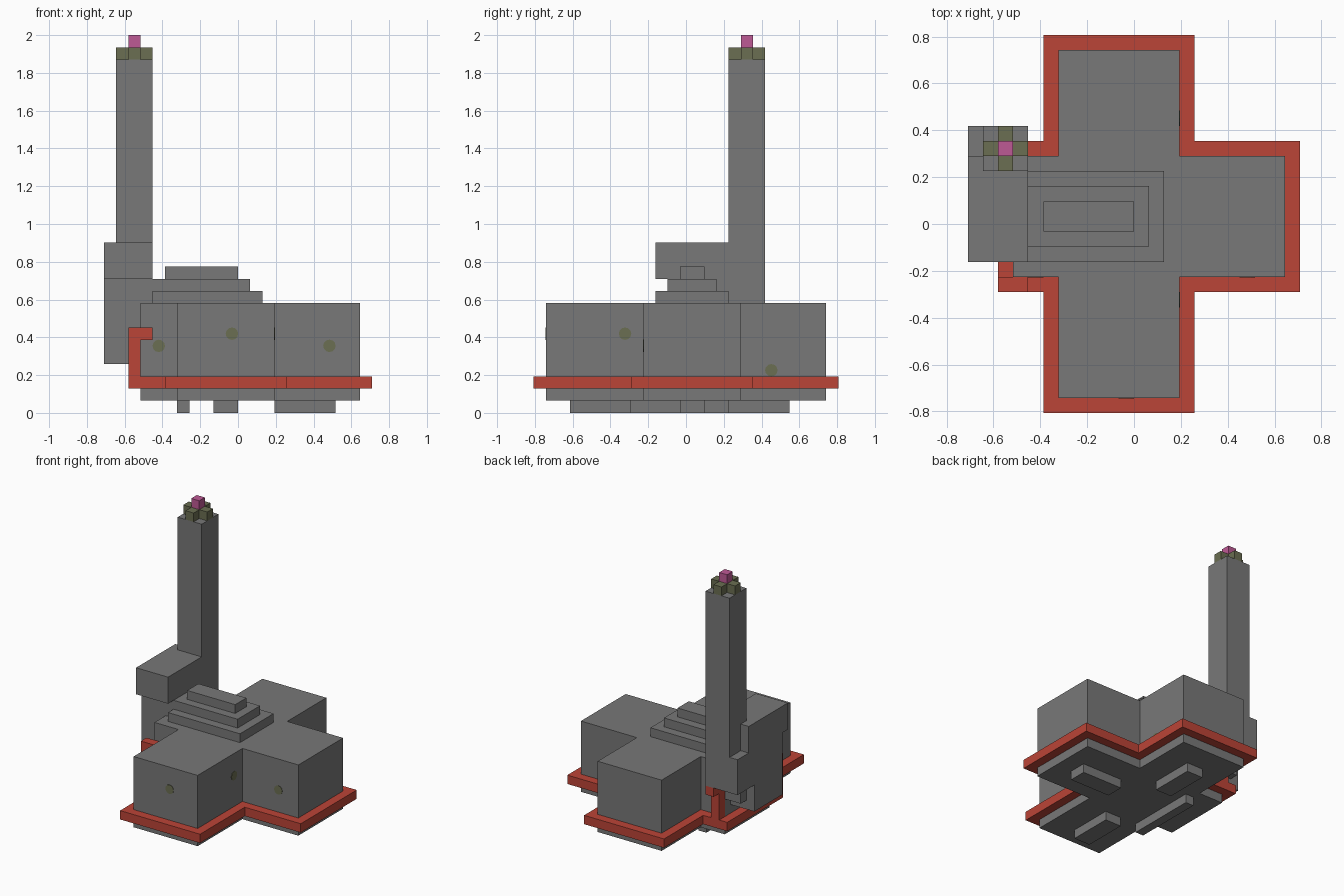
import bpy, bmesh, math
from mathutils import Matrix, Vector

cube = bpy.data.objects.get("Cube")
if cube:
    bpy.data.objects.remove(cube, do_unlink=True)

U = 2 / 31  # one grid cell


def material(name, color):
    m = bpy.data.materials.new(name)
    m.use_nodes = True
    m.diffuse_color = (*color, 1)
    bsdf = m.node_tree.nodes["Principled BSDF"]
    bsdf.inputs["Base Color"].default_value = (*color, 1)
    bsdf.inputs["Roughness"].default_value = 0.9
    return m


GREY = material("grey", (0.188, 0.188, 0.188))
RED = material("red", (0.5, 0.058, 0.038))
PINK = material("pink", (0.515, 0.1, 0.3))
OLIVE = material("olive", (0.147, 0.156, 0.084))


def point(x, y, z):
    """Grid cell corner to position; y is centred between two cells."""
    return Vector((x * U, (y - 0.5) * U, z * U))


def finish(name, bm, mat):
    mesh = bpy.data.meshes.new(name)
    bmesh.ops.recalc_face_normals(bm, faces=bm.faces)
    bm.to_mesh(mesh)
    bm.free()
    mesh.materials.append(mat)
    obj = bpy.data.objects.new(name, mesh)
    bpy.context.collection.objects.link(obj)
    return obj


def prism(name, outline, z, mat):
    bm = bmesh.new()
    face = bm.faces.new([bm.verts.new(point(x, y, z[0])) for x, y in outline])
    new = bmesh.ops.extrude_face_region(bm, geom=[face])["geom"]
    top = [v for v in new if isinstance(v, bmesh.types.BMVert)]
    bmesh.ops.translate(bm, verts=top, vec=(0, 0, (z[1] - z[0]) * U))
    return finish(name, bm, mat)


def box(name, x, y, z, mat=GREY):
    (a, b), (c, d) = x, y
    return prism(name, [(a, c), (b, c), (b, d), (a, d)], z, mat)


def cross(name, arm_x, arm_y, bar_x, bar_y, z, mat):
    """Plus shape from a lengthwise arm and a crosswise bar."""
    (a, b), (c, d), (e, f), (g, h) = arm_x, arm_y, bar_x, bar_y
    outline = [(a, c), (b, c), (b, g), (f, g), (f, h), (b, h),
               (b, d), (a, d), (a, h), (e, h), (e, g), (a, g)]
    return prism(name, outline, z, mat)


def spot(name, x, y, z, axis):
    """Thin round plate on a wall, facing along the given axis."""
    bm = bmesh.new()
    turn = Vector((0, 0, 1)).rotation_difference(Vector(axis)).to_matrix().to_4x4()
    bmesh.ops.create_cone(bm, cap_ends=True, segments=12, radius1=0.033,
                          radius2=0.033, depth=0.006,
                          matrix=Matrix.Translation(point(x, y, z)) @ turn)
    return finish(name, bm, OLIVE)


# Main hull and the trim around it
cross("hull", (-5, 3), (-11, 12), (-8, 10), (-3, 5), (1, 9), GREY)
cross("trim", (-6, 4), (-12, 13), (-9, 11), (-4, 6), (2, 3), RED)

# Stepped roof
box("roof_lower_step", (-7, 2), (-2, 4), (9, 10))
box("roof_middle_step", (-7, 1), (-1, 3), (10, 11))
box("roof_upper_step", (-6, 0), (0, 2), (11, 12))

# Feet
box("front_foot", (-2, 0), (-9, -4), (0, 1))
box("back_foot", (-2, 0), (4, 9), (0, 1))
box("left_foot", (3, 8), (0, 2), (0, 1))
box("right_foot", (-5, -4), (-4, 4), (0, 1))

# Housing at the tower base
box("housing", (-11, -7), (-1, 4), (4, 11))
box("housing_back", (-11, -7), (4, 7), (7, 11))
box("housing_step", (-10, -8), (4, 5), (5, 7))
box("housing_cap", (-11, -7), (-2, 5), (11, 14))

# Red pipes climbing from the trim
box("front_pipe", (-9, -8), (-4, -3), (3, 7), RED)
box("front_pipe_end", (-8, -7), (-4, -3), (6, 7), RED)
box("back_pipe", (-8, -7), (5, 6), (3, 7), RED)
box("back_pipe_end", (-8, -7), (6, 7), (6, 7), RED)

# Tower with its crown and beacon
box("tower", (-10, -7), (4, 7), (7, 29))
cross("crown", (-9, -8), (4, 7), (-10, -7), (5, 6), (29, 30), OLIVE)
box("beacon", (-9, -8), (5, 6), (30, 31), PINK)

# Wall spots
spot("front_spot", -0.5, -11, 6.5, (0, -1, 0))
spot("left_wing_spot", 7.5, -3, 5.5, (0, -1, 0))
spot("right_wing_spot", -6.5, -3, 5.5, (0, -1, 0))
spot("front_side_spot", 3, -4.5, 6.5, (1, 0, 0))
spot("back_side_spot", 3, 7.5, 3.5, (1, 0, 0))
